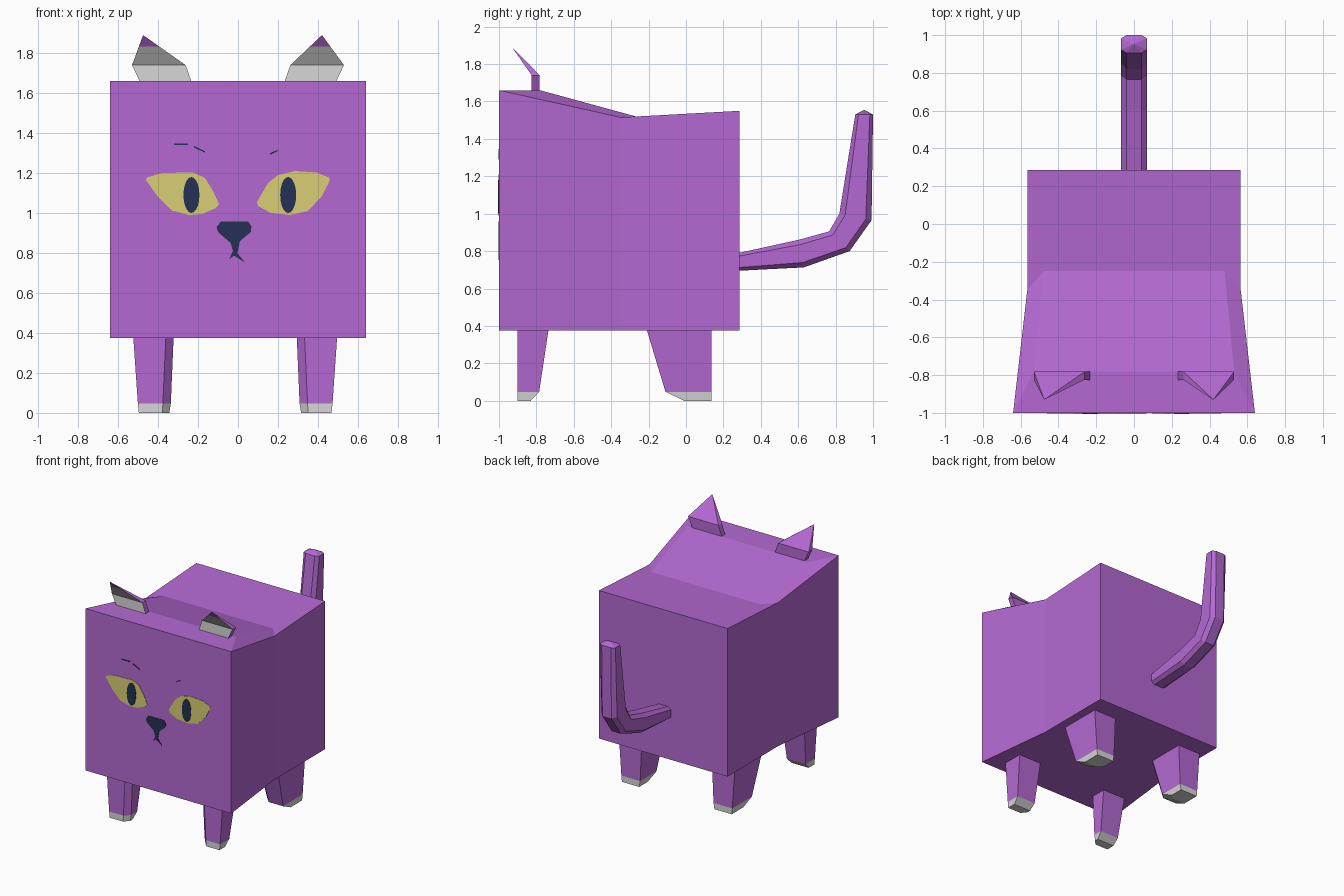
import bpy, bmesh, math
from mathutils import Vector

if "Cube" in bpy.data.objects:
    bpy.data.objects.remove(bpy.data.objects["Cube"])


def material(name, rgb):
    m = bpy.data.materials.new(name)
    m.diffuse_color = (*rgb, 1)
    m.use_nodes = True
    m.node_tree.nodes["Principled BSDF"].inputs["Base Color"].default_value = m.diffuse_color
    return m


PURPLE = material("purple fur", (0.456, 0.141, 0.645))
GREY = material("pale grey", (0.68, 0.68, 0.68))
YELLOW = material("yellow eye", (0.687, 0.624, 0.175))
NAVY = material("dark navy", (0.018, 0.03, 0.087))


def make(name, bm, mats, rule=None):
    bmesh.ops.remove_doubles(bm, verts=bm.verts, dist=1e-5)
    bmesh.ops.recalc_face_normals(bm, faces=bm.faces)
    bm.normal_update()
    if rule:
        for f in bm.faces:
            f.material_index = int(rule(f))
    me = bpy.data.meshes.new(name)
    bm.to_mesh(me)
    bm.free()
    for m in mats:
        me.materials.append(m)
    ob = bpy.data.objects.new(name, me)
    bpy.context.collection.objects.link(ob)
    return ob


def loft(name, rings, mats, rule=None):
    """Skin matching rings of points and cap both ends."""
    bm = bmesh.new()
    vs = [[bm.verts.new(p) for p in r] for r in rings]
    n = len(rings[0])
    for a, b in zip(vs, vs[1:]):
        for i in range(n):
            j = (i + 1) % n
            if (Vector(b[i].co) - Vector(b[j].co)).length < 1e-6:
                continue
            bm.faces.new((a[i], a[j], b[j], b[i]))
    bm.faces.new(vs[0])
    bm.faces.new(vs[-1])
    return make(name, bm, mats, rule)


def plate(name, pts, mat, depth=0.003):
    """Thin flat shape on the front of the head; pts are (x, z)."""
    return loft(name, [[(x, -0.999, z) for x, z in pts],
                       [(x, -1 - depth, z) for x, z in pts]], [mat])


# Body: boxy block, wider at the face, with a dip behind the head
half = {"A": (.64, -1, .375), "B": (.565, -.35, .375), "C": (.565, .285, .375),
        "D": (.64, -1, 1.66), "E": (.565, -.35, 1.515), "F": (.565, .285, 1.55),
        "G": (.53, -.78, 1.66), "H": (.48, -.25, 1.515)}
bm = bmesh.new()
v = {}
for k, (x, y, z) in half.items():
    v[k] = bm.verts.new((x, y, z))
    v[k.lower()] = bm.verts.new((-x, y, z))
for word in ("ABED", "BCFE", "DEHG"):
    bm.faces.new([v[c] for c in word])
    bm.faces.new([v[c] for c in word.lower()])
for word in ("DdgG", "GghH", "EHhefF", "ABCcba", "AadD", "CcfF"):
    bm.faces.new([v[c] for c in word])
make("body", bm, [PURPLE])

# Ears: short upright base with a forward-leaning tip, grey inside
for side, s, tip_x in (("left", -1, .475), ("right", 1, .42)):
    def ear_ring(x0, x1, z):
        return [Vector((s * x0, -.825, z)), Vector((s * x1, -.825, z)),
                Vector((s * x1, -.782, z)), Vector((s * x0, -.782, z))]
    base, mid = ear_ring(.232, .49, 1.655), ear_ring(.262, .53, 1.74)
    tip = Vector((s * tip_x, -.93, 1.89))
    upper = [p.lerp(tip, .62) for p in mid]
    end = [p.lerp(tip, .99) for p in mid]
    loft(side + "_ear", [base, mid, upper, end], [PURPLE, GREY],
         lambda f: f.normal.y < -.4 and f.calc_center_median().z < 1.83)


# Legs: tapered, inner front corner chamfered, grey paws
def leg(name, s, spans):
    rings = []
    for z, outer, cham, inner, y0, y1 in spans:
        pts = [(outer, y0), (cham, y0), (inner, y0 + .04), (inner, y1), (outer, y1)]
        rings.append([(s * x - .014, y, z) for x, y in pts])
    loft(name, rings, [PURPLE, GREY], lambda f: f.calc_center_median().z < .06)


for side, s in (("left", -1), ("right", 1)):
    leg("front_leg_" + side, s, [(.38, .51, .347, .308, -.9, -.735),
                                 (.048, .487, .362, .322, -.9, -.785),
                                 (0, .482, .365, .33, -.9, -.83)])
    leg("hind_leg_" + side, s, [(.38, .51, .347, .308, -.21, .135),
                                (.048, .487, .362, .322, -.11, .135),
                                (0, .482, .365, .33, -.01, .135)])

# Tail: eight-sided section swept backward and then up, with a blunt point
stations = [((.28, .695), (.28, .79)), ((.63, .713), (.60, .86)),
            ((.875, .80), (.765, .905)), ((.992, .965), (.82, 1.0)),
            ((1.0, 1.53), (.905, 1.53))]
section = [(-.04, 0), (.04, 0), (.068, .18), (.068, .82),
           (.04, 1), (-.04, 1), (-.068, .82), (-.068, .18)]
rings = []
for lo, hi in stations:
    lo, hi = Vector((0, *lo)), Vector((0, *hi))
    rings.append([lo.lerp(hi, t) + Vector((x, 0, 0)) for x, t in section])
apex = Vector((0, .953, 1.556))
rings.append([p.lerp(apex, .97) for p in rings[-1]])
loft("tail", rings, [PURPLE])

# Eyes with slit pupils
plate("left_eye", [(-.46, 1.165), (-.455, 1.178), (-.38, 1.2), (-.225, 1.203),
                   (-.165, 1.175), (-.125, 1.11), (-.095, 1.045), (-.11, 1.025),
                   (-.18, .995), (-.245, .99), (-.33, 1.012), (-.40, 1.08)], YELLOW)
plate("right_eye", [(.46, 1.165), (.455, 1.178), (.39, 1.203), (.285, 1.21),
                    (.20, 1.19), (.15, 1.15), (.095, 1.055), (.10, 1.035),
                    (.165, 1.0), (.26, .99), (.35, 1.01), (.42, 1.085)], YELLOW)
for side, cx in (("left", -.233), ("right", .251)):
    ring = [math.tau * i / 20 for i in range(20)]
    plate(side + "_pupil", [(cx + .04 * math.cos(a), 1.09 + .09 * math.sin(a))
                            for a in ring], NAVY, .006)

# Nose and mouth
plate("nose", [(-.107, .93), (-.085, .958), (.05, .958), (.067, .935), (.065, .905),
               (.01, .86), (.003, .825), (-.003, .80), (.035, .752), (-.02, .787),
               (-.045, .768), (-.025, .81), (-.037, .85), (-.1, .905)], NAVY)

# Faint brow marks
for i, (x0, z0, x1, z1) in enumerate([(-.32, 1.343, -.25, 1.343),
                                      (-.22, 1.332, -.165, 1.305),
                                      (.16, 1.295, .197, 1.312)]):
    plate("brow_mark_%d" % i, [(x0, z0 - .004), (x1, z1 - .004),
                               (x1, z1 + .004), (x0, z0 + .004)], NAVY)
